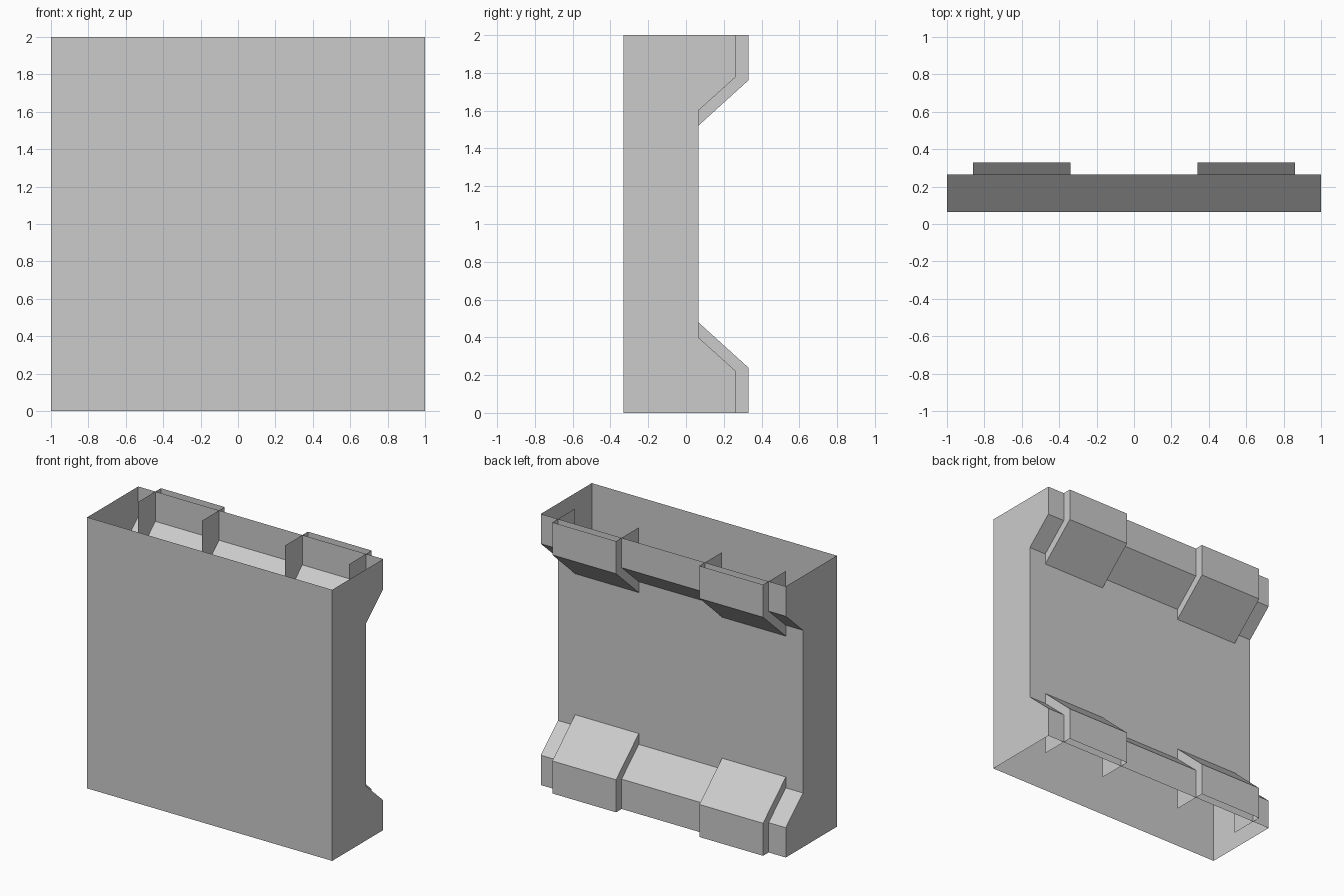
import bpy
import bmesh

if "Cube" in bpy.data.objects:
    bpy.data.objects.remove(bpy.data.objects["Cube"])


def extrude_profile(name, pts, x0, x1, open_edges):
    """Sweep a counter-clockwise (y, z) outline along x, capping both ends.
    Outline edges listed in open_edges get no wall."""
    bm = bmesh.new()
    left = [bm.verts.new((x0, y, z)) for y, z in pts]
    right = [bm.verts.new((x1, y, z)) for y, z in pts]
    n = len(pts)
    for i in range(n):
        if i not in open_edges:
            j = (i + 1) % n
            bm.faces.new((left[i], left[j], right[j], right[i]))
    bm.faces.new(right)
    bm.faces.new(left[::-1])
    mesh = bpy.data.meshes.new(name)
    bm.to_mesh(mesh)
    bm.free()
    obj = bpy.data.objects.new(name, mesh)
    bpy.context.collection.objects.link(obj)
    return obj


def flip_z(pts):
    return [(y, 2 - z) for y, z in reversed(pts)]


FRONT, RECESS, RAIL, PAD = -0.33, 0.065, 0.265, 0.33

# Wall panel with thick rails along the bottom and top, open above and below
back = [(RAIL, 0), (RAIL, 0.22), (RECESS, 0.40)]
outline = back + flip_z(back) + [(FRONT, 2), (FRONT, 0)]
extrude_profile("wall_panel", outline, -1, 1, {5, 7})

# Raised pads on the rails, two at the bottom and two at the top
pad = [(PAD, 0), (PAD, 0.24), (RECESS, 0.48), (RECESS, 0)]
for side, x0, x1 in (("left", -0.86, -0.34), ("right", 0.34, 0.86)):
    extrude_profile(f"bottom_pad_{side}", pad, x0, x1, {2, 3})
    extrude_profile(f"top_pad_{side}", flip_z(pad), x0, x1, {0, 3})
